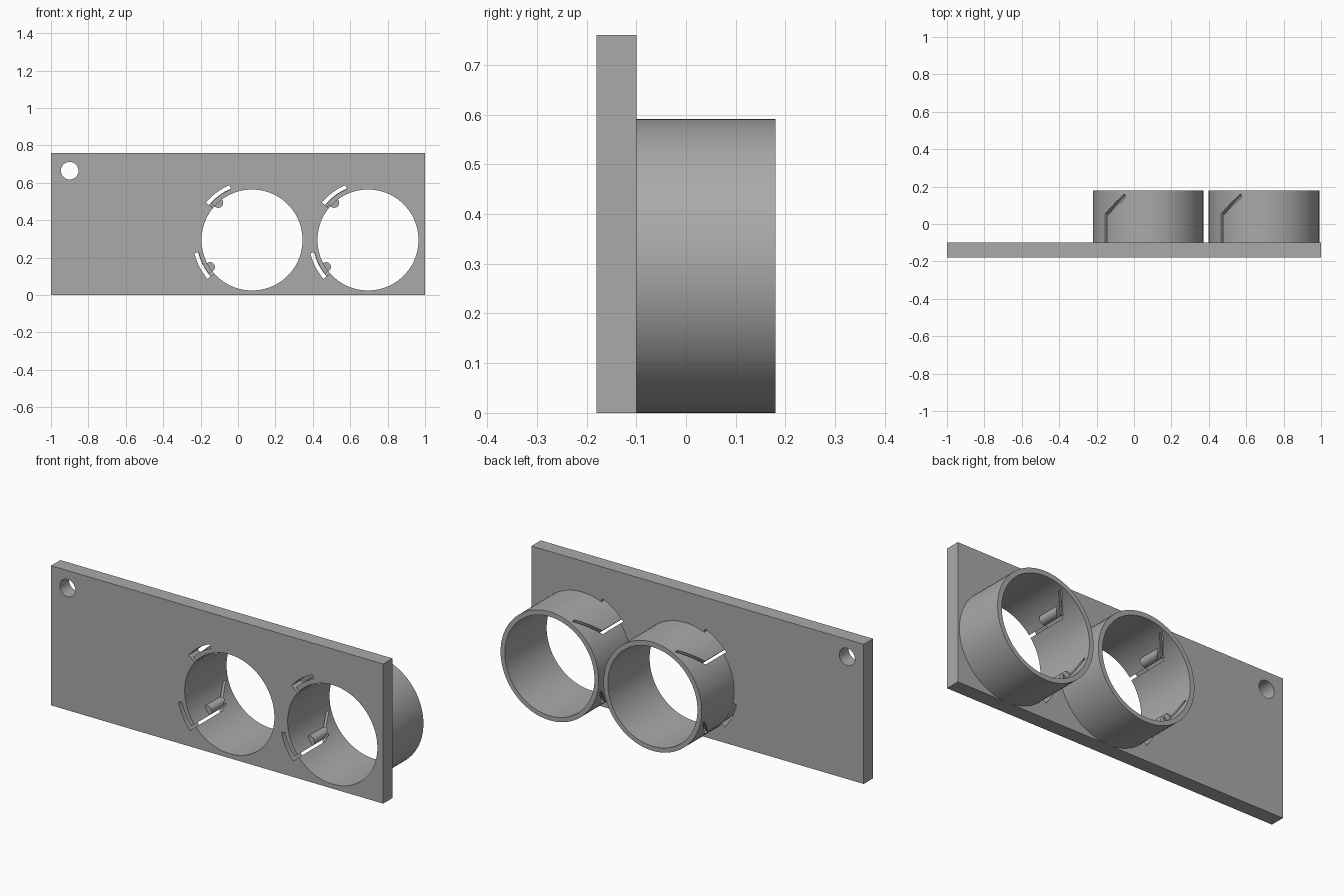
import bpy
import bmesh
from math import radians, cos, sin, pi
from mathutils import Matrix, Vector

cube = bpy.data.objects.get("Cube")
if cube:
    bpy.data.objects.remove(cube, do_unlink=True)

grey = bpy.data.materials.new("plain grey")
grey.use_nodes = True
COLOUR = (0.40, 0.40, 0.40, 1)
grey.diffuse_color = COLOUR
grey.node_tree.nodes["Principled BSDF"].inputs["Base Color"].default_value = COLOUR

CENTRES = (0.075, 0.695)     # x of the two sockets
CZ = 0.2955                  # height of the socket axis
OUTER, BORE = 0.2955, 0.27
FRONT, BACK_OF_PLATE, REAR = -0.18, -0.10, 0.18


def finish(bm, name):
    bmesh.ops.recalc_face_normals(bm, faces=bm.faces)
    mesh = bpy.data.meshes.new(name)
    bm.to_mesh(mesh)
    bm.free()
    mesh.materials.append(grey)
    obj = bpy.data.objects.new(name, mesh)
    bpy.context.collection.objects.link(obj)
    return obj


def cylinder(name, x, z, r, y0, y1, sides=96):
    bm = bmesh.new()
    place = Matrix.Translation((x, (y0 + y1) / 2, z)) @ Matrix.Rotation(pi / 2, 4, "X")
    bmesh.ops.create_cone(bm, cap_ends=True, segments=sides, radius1=r, radius2=r,
                          depth=y1 - y0, matrix=place)
    return finish(bm, name)


def sweep(name, x, r0, r1, start, end, steps):
    """Curved bar round a socket axis; start and end are (angle, y low, y high)."""
    bm = bmesh.new()
    rings = []
    for i in range(steps + 1):
        a, lo, hi = Vector(start).lerp(Vector(end), i / steps)
        c, s = cos(radians(a)), sin(radians(a))
        rings.append([bm.verts.new((x + r * c, y, CZ + r * s))
                      for r, y in ((r0, lo), (r1, lo), (r1, hi), (r0, hi))])
    for p, q in zip(rings, rings[1:]):
        for k in range(4):
            n = (k + 1) % 4
            bm.faces.new((p[k], p[n], q[n], q[k]))
    bm.faces.new(rings[0])
    bm.faces.new(rings[-1])
    return finish(bm, name)


def combine(body, other, operation):
    mod = body.modifiers.new("boolean", "BOOLEAN")
    mod.operation = operation
    mod.solver = "EXACT"
    mod.object = other
    bpy.context.view_layer.objects.active = body
    bpy.ops.object.modifier_apply(modifier=mod.name)
    bpy.data.objects.remove(other, do_unlink=True)


# Flat plate
bm = bmesh.new()
bmesh.ops.create_cube(bm, size=1, matrix=Matrix.Translation((0, -0.14, 0.38))
                      @ Matrix.Diagonal((2, BACK_OF_PLATE - FRONT, 0.76, 1)))
body = finish(bm, "plate_with_sockets")

# Socket tubes and their bores
for x in CENTRES:
    combine(body, cylinder("tube", x, CZ, OUTER, -0.14, REAR), "UNION")
for x in CENTRES:
    combine(body, cylinder("bore", x, CZ - 0.001, BORE, -0.3, 0.3), "DIFFERENCE")

# Hanging hole
combine(body, cylinder("hanging_hole", -0.9, 0.665, 0.047, -0.3, 0.0, 48), "DIFFERENCE")

# Spring fingers: a catch on each, freed by an arc slot, an axial slit and a slanted slit
for x in CENTRES:
    for a in (139.5, 220):
        t = radians(a - 7)
        combine(body, cylinder("catch", x + 0.267 * cos(t), CZ + 0.267 * sin(t),
                               0.026, -0.05, 0.075, 32), "UNION")
        cutters = (
            sweep("arc_slot", x, 0.2935, 0.316, (a - 27, -0.2, -0.095), (a, -0.2, -0.095), 16),
            sweep("axial_slit", x, 0.235, 0.317, (a - 1.5, -0.21, 0.05), (a + 1.5, -0.21, 0.05), 2),
            sweep("slanted_slit", x, 0.236, 0.318, (a + 1.4, 0.03, 0.053), (a - 25, 0.14, 0.163), 16),
        )
        for cutter in cutters:
            combine(body, cutter, "DIFFERENCE")

# Smooth round walls, sharp edges
bpy.ops.object.select_all(action="DESELECT")
body.select_set(True)
bpy.context.view_layer.objects.active = body
bpy.ops.object.shade_smooth_by_angle(angle=radians(30))
